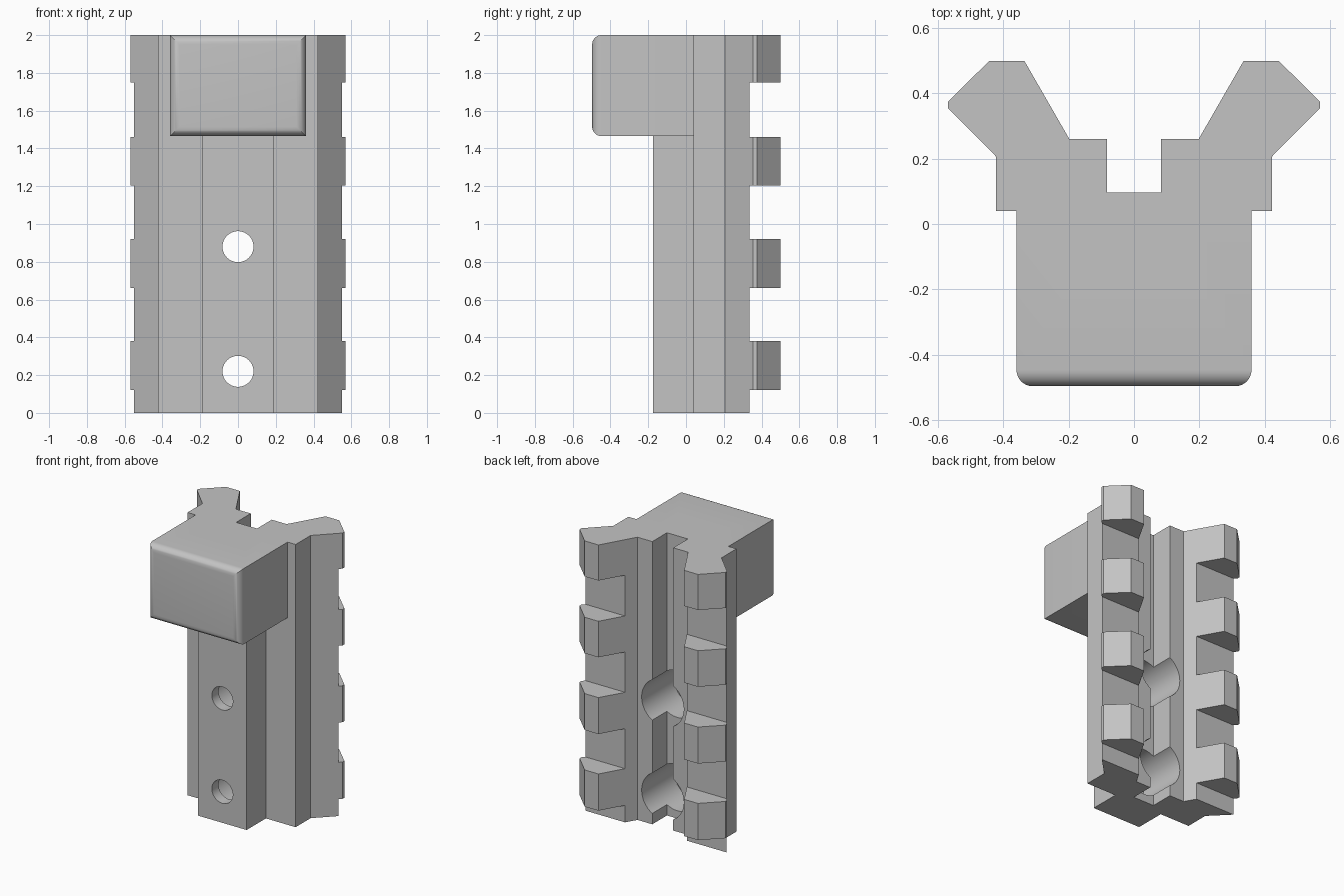
import bpy, bmesh
from math import radians
from mathutils import Matrix, Vector

cube = bpy.data.objects.get("Cube")
if cube:
    bpy.data.objects.remove(cube, do_unlink=True)

grey = bpy.data.materials.new("grey")
grey.use_nodes = True
GREY = (0.55, 0.55, 0.55, 1)
grey.diffuse_color = GREY
grey.node_tree.nodes["Principled BSDF"].inputs["Base Color"].default_value = GREY


def finish(bm, name):
    bmesh.ops.recalc_face_normals(bm, faces=bm.faces)
    mesh = bpy.data.meshes.new(name)
    bm.to_mesh(mesh)
    bm.free()
    mesh.materials.append(grey)
    obj = bpy.data.objects.new(name, mesh)
    bpy.context.collection.objects.link(obj)
    return obj


def box_mesh(lo, hi):
    bm = bmesh.new()
    lo, hi = Vector(lo), Vector(hi)
    bmesh.ops.create_cube(bm, size=1)
    bmesh.ops.scale(bm, vec=hi - lo, verts=bm.verts)
    bmesh.ops.translate(bm, vec=(lo + hi) / 2, verts=bm.verts)
    return bm


def bore(name, radius, z, y0, y1):
    bm = bmesh.new()
    turn = Matrix.Translation((0, (y0 + y1) / 2, z)) @ Matrix.Rotation(radians(90), 4, 'X')
    bmesh.ops.create_cone(bm, cap_ends=True, segments=64, radius1=radius,
                          radius2=radius, depth=y1 - y0, matrix=turn)
    return finish(bm, name)


def combine(target, tool, operation):
    mod = target.modifiers.new(operation.lower(), 'BOOLEAN')
    mod.operation, mod.solver, mod.object = operation, 'EXACT', tool
    bpy.context.view_layer.objects.active = target
    bpy.ops.object.modifier_apply(modifier=mod.name)
    bpy.data.objects.remove(tool, do_unlink=True)


# Rail: half cross-section mirrored in x, extruded upward
half = [(0.19, -0.175), (0.19, 0.04), (0.423, 0.04), (0.423, 0.207), (0.57, 0.355),
        (0.57, 0.375), (0.443, 0.5), (0.336, 0.5), (0.198, 0.26), (0.082, 0.26),
        (0.082, 0.096)]
outline = half + [(-x, y) for x, y in reversed(half)]
bm = bmesh.new()
face = bm.faces.new([bm.verts.new((x, y, 0)) for x, y in outline])
ext = bmesh.ops.extrude_face_region(bm, geom=[face])
bmesh.ops.translate(bm, vec=(0, 0, 2),
                    verts=[v for v in ext["geom"] if isinstance(v, bmesh.types.BMVert)])
rail = finish(bm, "rail_with_stop_block")

# Cross slots leave four teeth on each wing
for z0, z1 in [(-0.1, 0.12), (0.38, 0.662), (0.92, 1.205), (1.46, 1.748)]:
    slot = finish(box_mesh((-0.8, 0.336, z0), (0.8, 0.7, z1)), "slot_cutter")
    combine(rail, slot, 'DIFFERENCE')

# Stop block with rounded front edges
bm = box_mesh((-0.36, -0.497, 1.465), (0.36, 0.07, 2))
front = min(bm.faces, key=lambda f: f.calc_center_median().y)
bmesh.ops.bevel(bm, geom=list(front.edges), offset=0.05, segments=8,
                profile=0.5, affect='EDGES')
combine(rail, finish(bm, "stop_block"), 'UNION')

# Screw holes, counterbored from the back
for z in (0.22, 0.88):
    combine(rail, bore("screw_hole_cutter", 0.082, z, -0.4, 0.4), 'DIFFERENCE')
    combine(rail, bore("counterbore_cutter", 0.165, z, -0.1, 0.6), 'DIFFERENCE')

# Smooth rounded surfaces, sharp corners
bpy.ops.object.select_all(action='DESELECT')
rail.select_set(True)
bpy.context.view_layer.objects.active = rail
bpy.ops.object.shade_smooth_by_angle(angle=radians(30))
